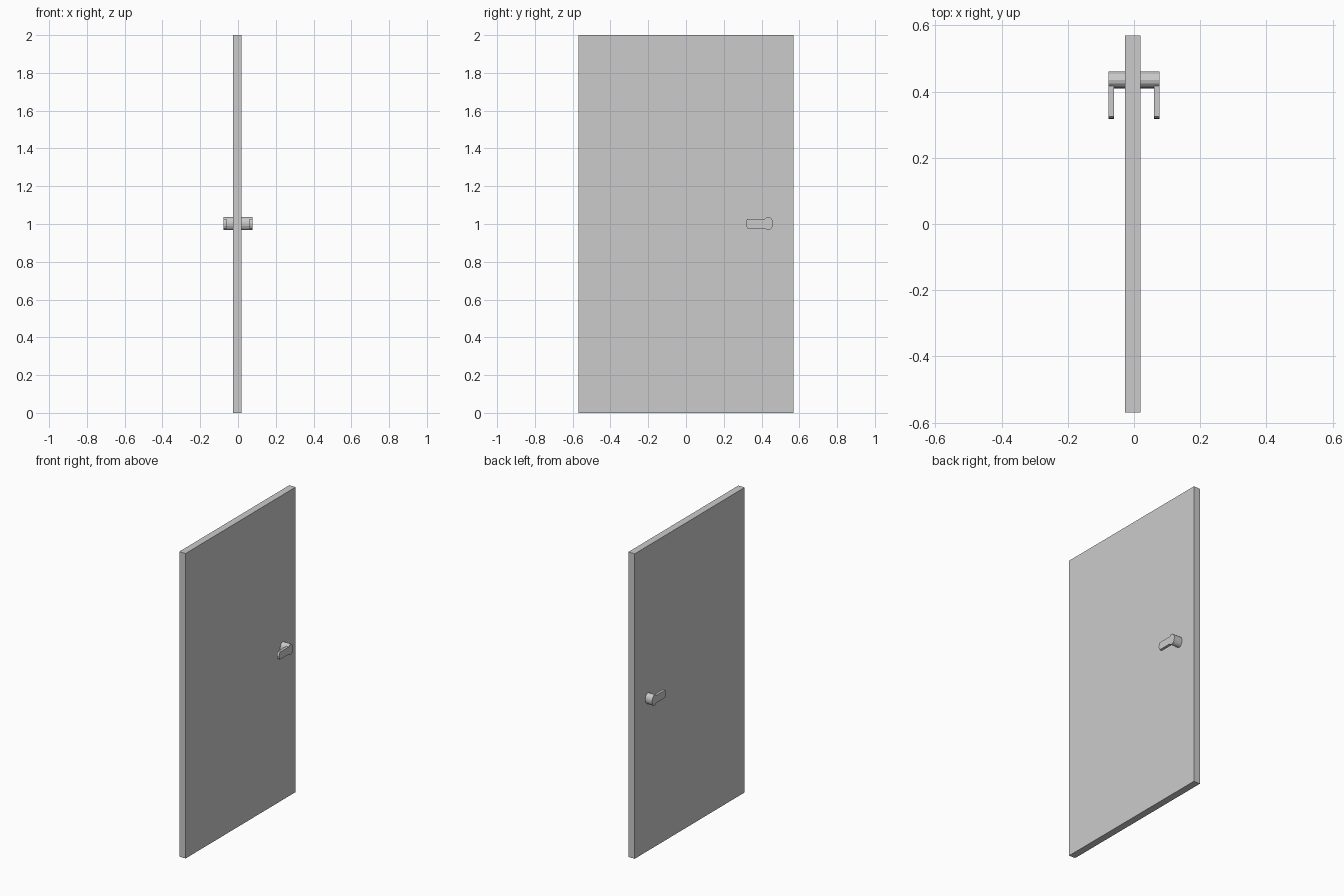
import bpy, bmesh, math
from mathutils import Vector

if "Cube" in bpy.data.objects:
    bpy.data.objects.remove(bpy.data.objects["Cube"])


def make_object(name, bm):
    bmesh.ops.recalc_face_normals(bm, faces=bm.faces)
    mesh = bpy.data.meshes.new(name)
    bm.to_mesh(mesh)
    bm.free()
    obj = bpy.data.objects.new(name, mesh)
    bpy.context.collection.objects.link(obj)
    return obj


# Door panel
bm = bmesh.new()
bmesh.ops.create_cube(bm, size=1)
bmesh.ops.scale(bm, vec=(0.046, 1.14, 2.0), verts=bm.verts)
bmesh.ops.translate(bm, vec=(-0.004, 0, 1.0), verts=bm.verts)
make_object("door_panel", bm)

# Handle spindle: oval prism running through the door
SIDES = 16
CENTRE_Y, CENTRE_Z = 0.435, 1.002
RADIUS_Y, RADIUS_Z = 0.026, 0.035
bm = bmesh.new()
rings = []
for x in (-0.077, -0.061, 0.060, 0.077):
    ring = []
    for i in range(SIDES):
        a = 2 * math.pi * i / SIDES
        ring.append(bm.verts.new((x, CENTRE_Y + RADIUS_Y * math.cos(a),
                                  CENTRE_Z + RADIUS_Z * math.sin(a))))
    rings.append(ring)
bm.faces.new(rings[0])
bm.faces.new(rings[-1])

lever_faces = []
for k in range(3):
    for i in range(SIDES):
        j = (i + 1) % SIDES
        f = bm.faces.new((rings[k][i], rings[k][j],
                          rings[k + 1][j], rings[k + 1][i]))
        # the quarter facing -y on both outer bands becomes a lever
        if k != 1 and 6 <= i <= 9:
            lever_faces.append(f)
bmesh.ops.recalc_face_normals(bm, faces=bm.faces)

# Levers: pull the chosen bands out towards the middle of the door
result = bmesh.ops.extrude_face_region(bm, geom=lever_faces)
tips = [g for g in result["geom"] if isinstance(g, bmesh.types.BMVert)]
bmesh.ops.translate(bm, vec=Vector((0, -0.092, 0)), verts=tips)
bmesh.ops.delete(bm, geom=[f for f in lever_faces if f.is_valid],
                 context='FACES_ONLY')
make_object("door_handle", bm)
